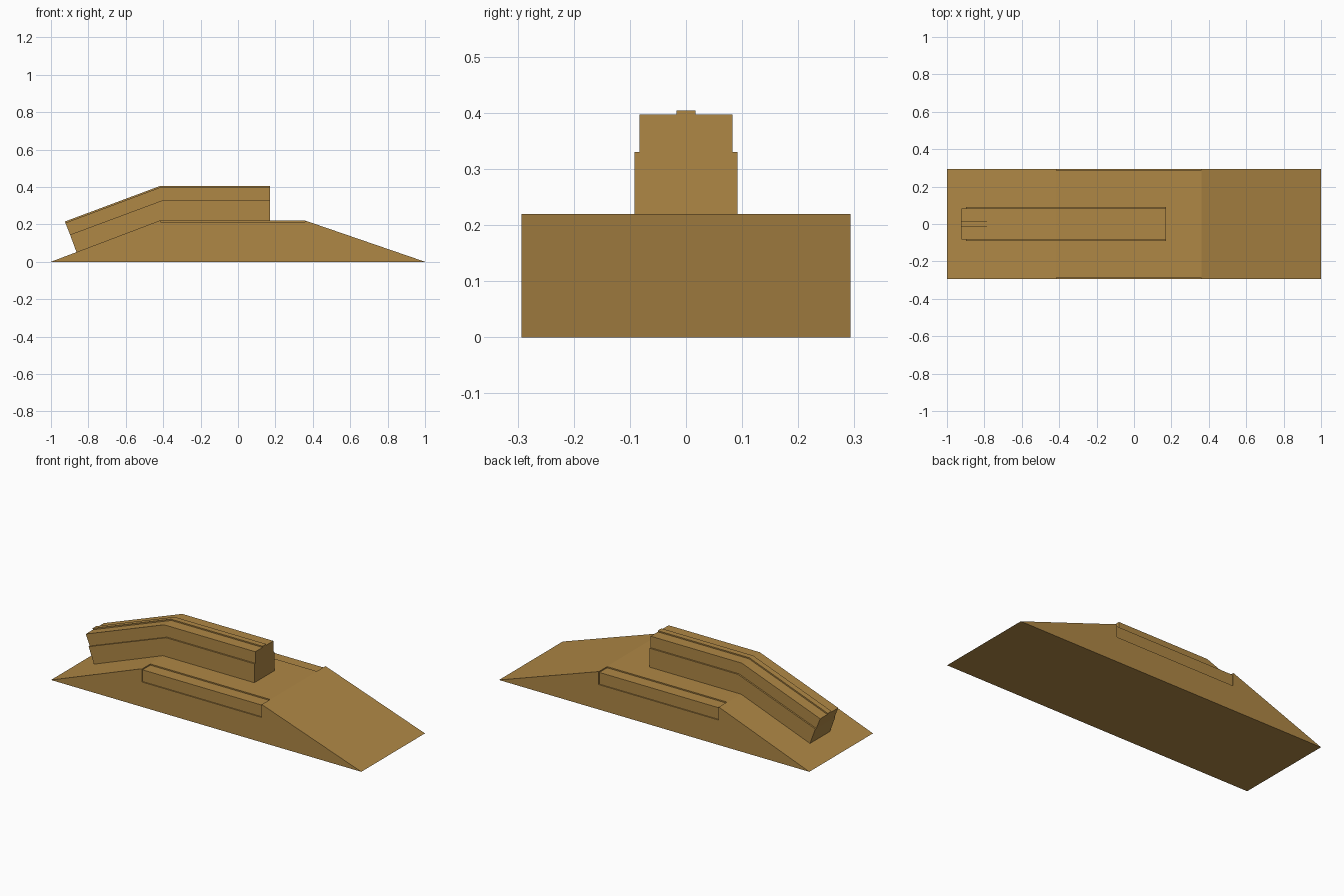
import bpy, bmesh

if "Cube" in bpy.data.objects:
    bpy.data.objects.remove(bpy.data.objects["Cube"])

brass = bpy.data.materials.new("ochre")
brass.diffuse_color = (0.43, 0.245, 0.06, 1)
brass.use_nodes = True
brass.node_tree.nodes["Principled BSDF"].inputs["Base Color"].default_value = brass.diffuse_color


def prism(name, profile, axis, lo, hi):
    """Extrude a 2D profile: axis 'y' takes (x, z) points, axis 'x' takes (y, z) points."""
    bm = bmesh.new()
    place = (lambda p, t: (p[0], t, p[1])) if axis == 'y' else (lambda p, t: (t, p[0], p[1]))
    a = [bm.verts.new(place(p, lo)) for p in profile]
    b = [bm.verts.new(place(p, hi)) for p in profile]
    bm.faces.new(a)
    bm.faces.new(b[::-1])
    n = len(profile)
    for i in range(n):
        j = (i + 1) % n
        bm.faces.new((a[i], b[i], b[j], a[j]))
    bmesh.ops.recalc_face_normals(bm, faces=bm.faces[:])
    mesh = bpy.data.meshes.new(name)
    bm.to_mesh(mesh)
    bm.free()
    mesh.materials.append(brass)
    obj = bpy.data.objects.new(name, mesh)
    bpy.context.collection.objects.link(obj)
    return obj


# Wedge-shaped hull
hull = prism("hull", [(-1, 0), (1, 0), (0.36, 0.22), (-0.42, 0.22)], 'y', -0.293, 0.293)

# Shallow recessed panels wrapping over both upper side edges
for side, s in (("left", 1), ("right", -1)):
    section = [(0.215, 0.213), (0.286, 0.213), (0.286, 0.145),
               (0.32, 0.145), (0.32, 0.25), (0.215, 0.25)]
    cutter = prism(side + "_recess_cutter", [(s * y, z) for y, z in section], 'x', -0.415, 0.358)
    cutter.hide_render = True
    cutter.hide_viewport = True
    cut = hull.modifiers.new(side + "_recess", 'BOOLEAN')
    cut.operation = 'DIFFERENCE'
    cut.solver = 'EXACT'
    cut.object = cutter

# Bent cabin in three stepped layers, following the rear slope
layers = [
    ("cabin_base", 0.092, [(-0.863, 0.05), (-0.898, 0.145), (-0.40, 0.33), (0.17, 0.33),
                           (0.17, 0.215), (-0.415, 0.215)]),
    ("cabin_upper", 0.083, [(-0.898, 0.145), (-0.923, 0.208), (-0.418, 0.397), (0.17, 0.397),
                            (0.17, 0.33), (-0.40, 0.33)]),
    ("roof_rib", 0.017, [(-0.923, 0.208), (-0.926, 0.215), (-0.42, 0.404), (0.17, 0.404),
                         (0.17, 0.397), (-0.418, 0.397)]),
]
for name, half, profile in layers:
    prism(name, profile, 'y', -half, half)
